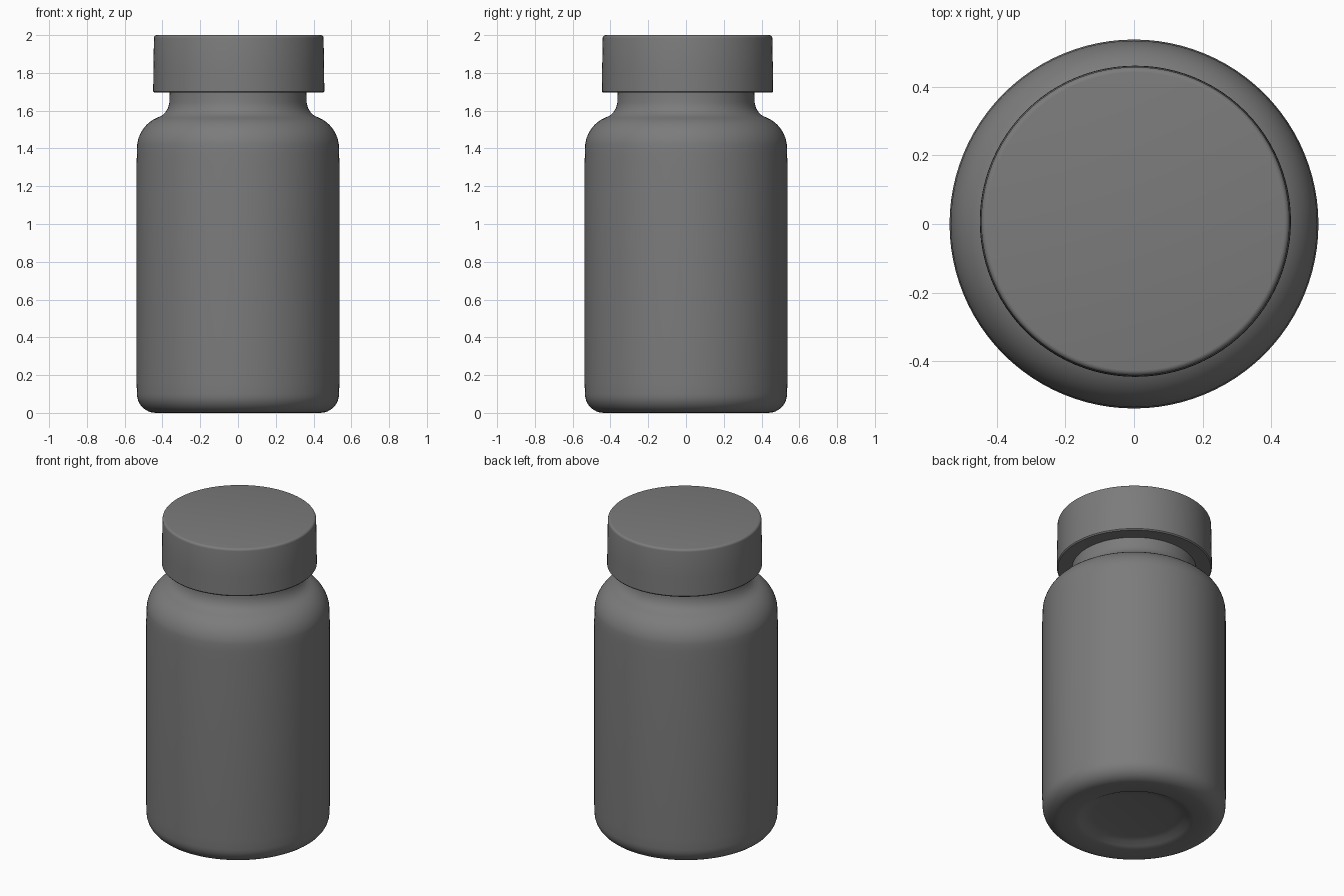
import bpy, bmesh, math

cube = bpy.data.objects.get("Cube")
if cube:
    bpy.data.objects.remove(cube, do_unlink=True)

grey = bpy.data.materials.new("plain grey")
grey.use_nodes = True
colour = (0.2, 0.2, 0.2, 1.0)
grey.diffuse_color = colour
grey.node_tree.nodes["Principled BSDF"].inputs["Base Color"].default_value = colour


def arc(cr, cz, rad_r, rad_z, start, end, steps=8):
    """Points of an elliptical corner in (radius, height), angles in degrees."""
    out = []
    for i in range(steps + 1):
        a = math.radians(start + (end - start) * i / steps)
        out.append((cr + rad_r * math.cos(a), cz + rad_z * math.sin(a)))
    return out


def lathe(name, profile, centre=(0, 0), sides=96):
    """Revolve a profile that starts and ends on the axis."""
    bm = bmesh.new()
    verts = [bm.verts.new((r, 0, z)) for r, z in profile]
    edges = [bm.edges.new(pair) for pair in zip(verts, verts[1:])]
    bmesh.ops.spin(bm, geom=verts + edges, cent=(0, 0, 0), axis=(0, 0, 1),
                   angle=math.tau, steps=sides)
    bmesh.ops.remove_doubles(bm, verts=bm.verts, dist=1e-5)
    bmesh.ops.recalc_face_normals(bm, faces=bm.faces)
    mesh = bpy.data.meshes.new(name)
    bm.to_mesh(mesh)
    bm.free()
    mesh.materials.append(grey)
    obj = bpy.data.objects.new(name, mesh)
    obj.location = (centre[0], centre[1], 0)
    bpy.context.collection.objects.link(obj)
    bpy.ops.object.select_all(action="DESELECT")
    obj.select_set(True)
    bpy.context.view_layer.objects.active = obj
    bpy.ops.object.shade_smooth_by_angle(angle=math.radians(35))
    return obj


# Bottle: dished base, rounded heel, straight wall, round shoulder, flared neck
bottle = [(0, 0.035), (0.24, 0.035), (0.29, 0.027), (0.32, 0.01), (0.35, 0.001)]
bottle += arc(0.435, 0.1, 0.1, 0.1, -90, 0)
bottle += [(0.537, 0.16), (0.537, 1.32), (0.535, 1.38)]
bottle += arc(0.365, 1.4, 0.17, 0.175, 8, 68)
bottle += [(0.403, 1.574), (0.384, 1.592), (0.37, 1.615), (0.363, 1.645),
           (0.362, 1.72), (0, 1.72)]
lathe("bottle", bottle)

# Cap: flat underside, slightly tapered skirt, small rounded rim
cap = [(0, 1.70), (0.36, 1.70), (0.447, 1.695), (0.453, 1.702), (0.452, 1.82)]
cap += arc(0.434, 1.985, 0.015, 0.015, 0, 90, 4)
cap += [(0, 2.0)]
lathe("screw_cap", cap, centre=(0.004, 0.008))
